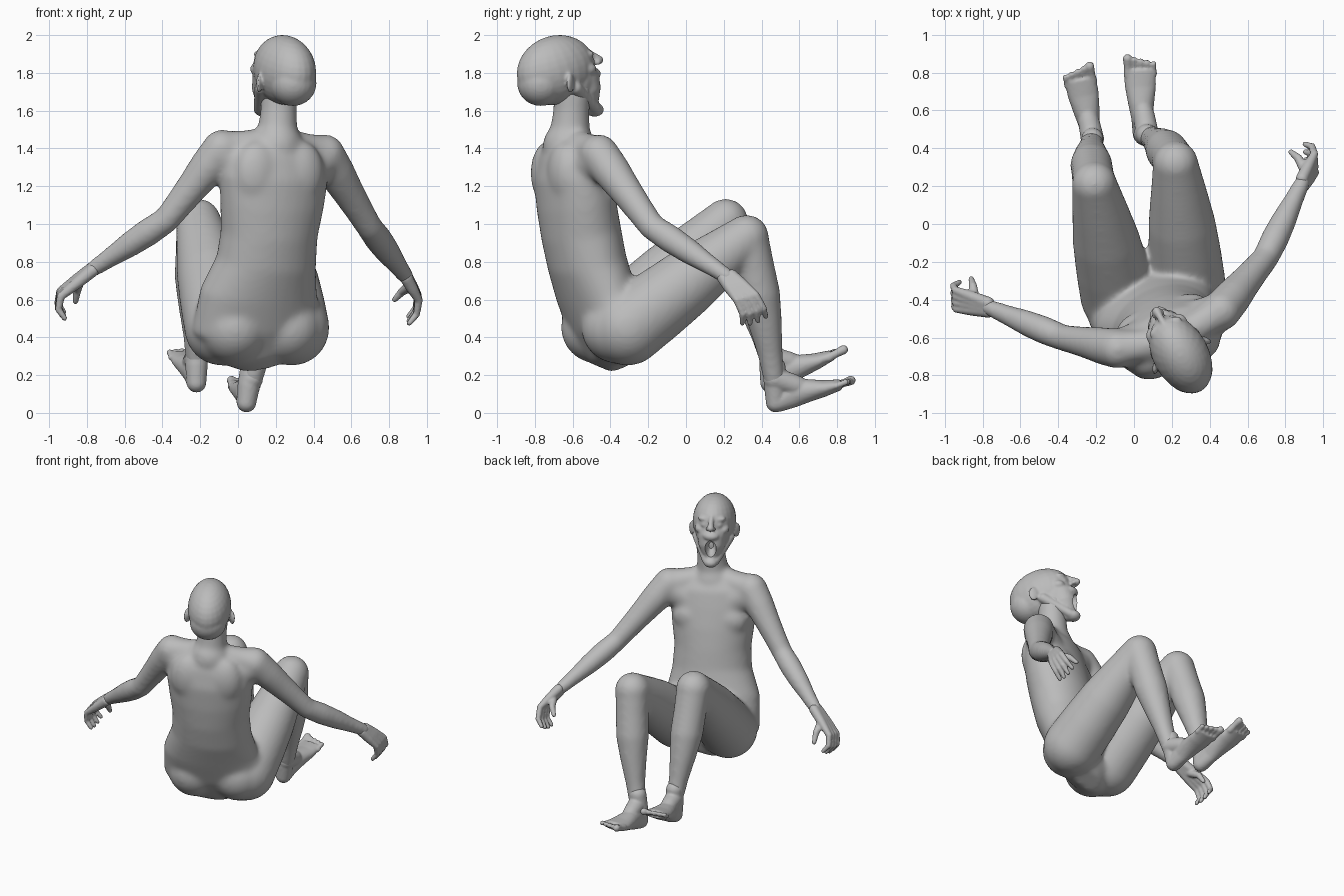
import bpy, bmesh, math
from mathutils import Vector, Matrix

if "Cube" in bpy.data.objects:
    bpy.data.objects.remove(bpy.data.objects["Cube"], do_unlink=True)

clay = bpy.data.materials.new("clay grey")
clay.use_nodes = True
clay.diffuse_color = (.5, .5, .5, 1)
clay.node_tree.nodes["Principled BSDF"].inputs["Base Color"].default_value = (.5, .5, .5, 1)

UP = Vector((0, 0, 1))


def loft(bm, rows, side, count=24):
    """Skin elliptical sections (centre, half width, half depth), closed at both ends."""
    rings = []
    for i, (centre, wide, deep) in enumerate(rows):
        along = rows[min(i + 1, len(rows) - 1)][0] - rows[max(i - 1, 0)][0]
        along.normalize()
        u = (side - along * side.dot(along)).normalized()
        v = along.cross(u)
        ring = []
        for k in range(count):
            a = math.tau * k / count
            ring.append(bm.verts.new(centre + u * wide * math.cos(a) + v * deep * math.sin(a)))
        rings.append(ring)
    for low, high in zip(rings, rings[1:]):
        for k in range(count):
            n = (k + 1) % count
            bm.faces.new((low[k], low[n], high[n], high[k]))
    bm.faces.new(rings[0][::-1])
    bm.faces.new(rings[-1])


def ball(bm, centre, radii, turn=None):
    size = Matrix.Diagonal((*radii, 1))
    place = Matrix.Translation(centre) @ (turn or Matrix()) @ size
    bmesh.ops.create_uvsphere(bm, u_segments=24, v_segments=16, radius=1, matrix=place)


def bone(bm, start, end, radii, bulge=Vector()):
    """Round limb with evenly spaced radii and rounded ends."""
    last = len(radii) - 1
    rows = []
    for i, r in enumerate(radii):
        t = i / last
        rows.append((start.lerp(end, t) + bulge * math.sin(math.pi * t), r, r))
    axis = (end - start).normalized()
    side = Vector((1, 0, 0)) if abs(axis.x) < .8 else Vector((0, 1, 0))
    loft(bm, rows, side)
    ball(bm, start, [radii[0]] * 3)
    ball(bm, end, [radii[-1]] * 3)


def finish(name, bm, voxel, smoothing):
    """Fuse the overlapping masses into one soft skin."""
    bmesh.ops.recalc_face_normals(bm, faces=bm.faces)
    mesh = bpy.data.meshes.new(name)
    bm.to_mesh(mesh)
    bm.free()
    mesh.materials.append(clay)
    ob = bpy.data.objects.new(name, mesh)
    bpy.context.collection.objects.link(ob)
    if voxel:
        skin = ob.modifiers.new("fuse", "REMESH")
        skin.mode = "VOXEL"
        skin.voxel_size = voxel
        skin.use_smooth_shade = True
        soft = ob.modifiers.new("soften", "SMOOTH")
        soft.factor = .5
        soft.iterations = smoothing
    return ob


# Joints of each side
JOINTS = {
    "left": dict(shoulder=(.46, -.46, 1.37), elbow=(.695, -.18, .985), wrist=(.89, .22, .72),
                 knuckles=(.955, .32, .61), tips=(.905, .36, .475), thumb=(.83, .38, .6),
                 hip=(.285, -.31, .45), knee=(.22, .32, .93), ankle=(.07, .47, .16),
                 heel=(.045, .475, .055), toes=(.03, .82, .15), inner=-1),
    "right": dict(shoulder=(-.085, -.66, 1.395), elbow=(-.38, -.6, 1.02), wrist=(-.77, -.44, .76),
                  knuckles=(-.94, -.4, .63), tips=(-.92, -.37, .5), thumb=(-.86, -.29, .59),
                  hip=(-.085, -.38, .45), knee=(-.21, .21, 1.015), ankle=(-.22, .45, .27),
                  heel=(-.22, .445, .16), toes=(-.285, .77, .305), inner=1),
}
for joints in JOINTS.values():
    for key, value in joints.items():
        if key != "inner":
            joints[key] = Vector(value)

# Torso: sections from seat to collar, turned toward the right
body = bmesh.new()
turn = Matrix.Rotation(math.radians(21), 4, "Z")
across, ahead = turn @ Vector((1, 0, 0)), turn @ Vector((0, 1, 0))
SECTIONS = [
    (.13, -.33, .25, .12, .07), (.12, -.36, .33, .25, .14), (.1, -.42, .48, .36, .18),
    (.11, -.48, .64, .325, .19), (.15, -.525, .8, .275, .2), (.165, -.555, .95, .265, .205),
    (.18, -.58, 1.1, .285, .2), (.19, -.605, 1.25, .3, .185), (.2, -.61, 1.37, .275, .155),
    (.21, -.62, 1.45, .18, .105),
]
rows = [(Vector((x, y, z)), a, b) for x, y, z, a, b in SECTIONS]
loft(body, rows, across, 32)

# Neck, chest, shoulder blades and seat
neck_base, neck_top = Vector((.205, -.62, 1.41)), Vector((.22, -.6, 1.7))
bone(body, neck_base, neck_top, (.14, .105, .096, .1))
for s in (-1, 1):
    spine = Vector((.19, -.61, 1.17)) + across * s * .12
    ball(body, spine + ahead * .115, (.14, .085, .11), turn)
    ball(body, spine + UP * .1 - ahead * .08, (.13, .09, .17), turn)
    ball(body, Vector((.115, -.41, .45)) + across * s * .15, (.19, .2, .19), turn)

# Arms and legs
for joints in JOINTS.values():
    j = joints
    bone(body, neck_base + UP * .02, j["shoulder"], (.09, .085, .088, .1))
    bone(body, j["shoulder"], j["elbow"], (.105, .1, .087, .077, .07))
    bone(body, j["shoulder"] - UP * .02, Vector((.19, -.6, 1.2)), (.1, .13, .15))
    bone(body, j["elbow"], j["wrist"], (.07, .075, .068, .054, .044))
    bone(body, j["hip"], j["knee"], (.2, .192, .178, .15, .12))
    outward = Vector((-.012 * j["inner"], .01, 0))
    bone(body, j["knee"], j["ankle"], (.117, .112, .112, .09, .068, .057), outward)
finish("body", body, .014, 20)

# Hands: palm, four curled fingers and a thumb
for name, j in JOINTS.items():
    hand = bmesh.new()
    spread = Vector((-.04, .9, .25))
    out = (j["knuckles"] - j["wrist"]).normalized()
    for i in range(4):
        shift = spread * (i - 1.5)
        knuckle = j["knuckles"] + shift * .036
        tip = j["tips"] + shift * .046 + UP * .012 * abs(i - 1.5)
        middle = knuckle.lerp(tip, .45) + out * .028
        bone(hand, j["wrist"] + shift * .016, knuckle, (.034, .03, .021))
        bone(hand, knuckle, middle, (.021, .018))
        bone(hand, middle, tip, (.018, .014))
    base = j["wrist"].lerp(j["knuckles"], .4)
    bend = base.lerp(j["thumb"], .55) + spread * .025
    bone(hand, base, bend, (.03, .022))
    bone(hand, bend, j["thumb"], (.022, .015))
    finish(name + "_hand", hand, .008, 2)

# Feet: heel, instep and five toes
for name, j in JOINTS.items():
    foot = bmesh.new()
    heel, toes = j["heel"], j["toes"]
    way = (toes - heel).normalized()
    side = way.cross(UP).normalized()
    top = side.cross(way)
    shape = [(-.1, .03, .03, 0), (0, .052, .055, 0), (.25, .055, .078, .025),
             (.5, .07, .062, .016), (.75, .083, .044, .004), (1, .084, .028, 0)]
    loft(foot, [(heel.lerp(toes, t) + top * lift, a, b) for t, a, b, lift in shape], side)
    bone(foot, j["ankle"] + UP * .08, heel, (.058, .06, .052))
    bone(foot, j["ankle"] + UP * .02, heel.lerp(toes, .6), (.062, .056, .04))
    for i in range(5):
        r = .025 if i == 0 else .017
        root = toes - way * .03 + side * j["inner"] * (.062 - i * .034)
        reach = .09 - i * .009
        bone(foot, root, root + way * reach + top * .006, (r, r * .85, r))
    finish(name + "_foot", foot, .008, 3)

# Head: skull, open jaw, nose, brow and ears, tipped back and looking to the right
head = bmesh.new()
look = Matrix.Rotation(math.radians(29), 4, "Z")
centre = Vector((.247, -.69, 1.81))


def face_point(x, y, z):
    return centre + look @ Vector((x, y, z))


tilt = look @ Matrix.Rotation(math.radians(16), 4, "X")
ball(head, face_point(0, 0, .005), (.147, .225, .182), tilt)
ball(head, face_point(0, -.09, -.065), (.125, .125, .12), look)
ball(head, face_point(0, .1, -.03), (.115, .13, .165), look)
bone(head, face_point(0, .15, -.04), face_point(0, .2, -.18), (.1, .09, .055))
ball(head, face_point(0, .235, -.205), (.05, .05, .037), look)
bone(head, face_point(0, .185, .11), face_point(0, .262, .058), (.016, .018, .024))
ball(head, face_point(0, .215, -.015), (.06, .05, .035), look)
for s in (-1, 1):
    ball(head, face_point(.05 * s, .165, .09), (.045, .03, .02), look)
    ball(head, face_point(.048 * s, .19, .052), (.024, .018, .016), look)
    ball(head, face_point(.078 * s, .15, .01), (.04, .05, .035), look)
    ball(head, face_point(.02 * s, .245, .045), (.016, .018, .013), look)
    bone(head, face_point(.11 * s, .06, -.09), face_point(.03 * s, .225, -.2), (.035, .032, .03))
    slant = look @ Matrix.Rotation(s * .6, 4, "Z")
    ball(head, face_point(.152 * s, .005, -.065), (.014, .036, .052), slant)
skull = finish("head", head, .009, 4)

# Mouth hollow
hollow = bmesh.new()
ball(hollow, face_point(0, .275, -.1), (.04, .1, .062), look)
cutter = finish("mouth_cutter", hollow, 0, 0)
cutter.hide_render = True
cutter.display_type = "WIRE"
cutter.hide_set(True)
cut = skull.modifiers.new("mouth", "BOOLEAN")
cut.operation = "DIFFERENCE"
cut.object = cutter
